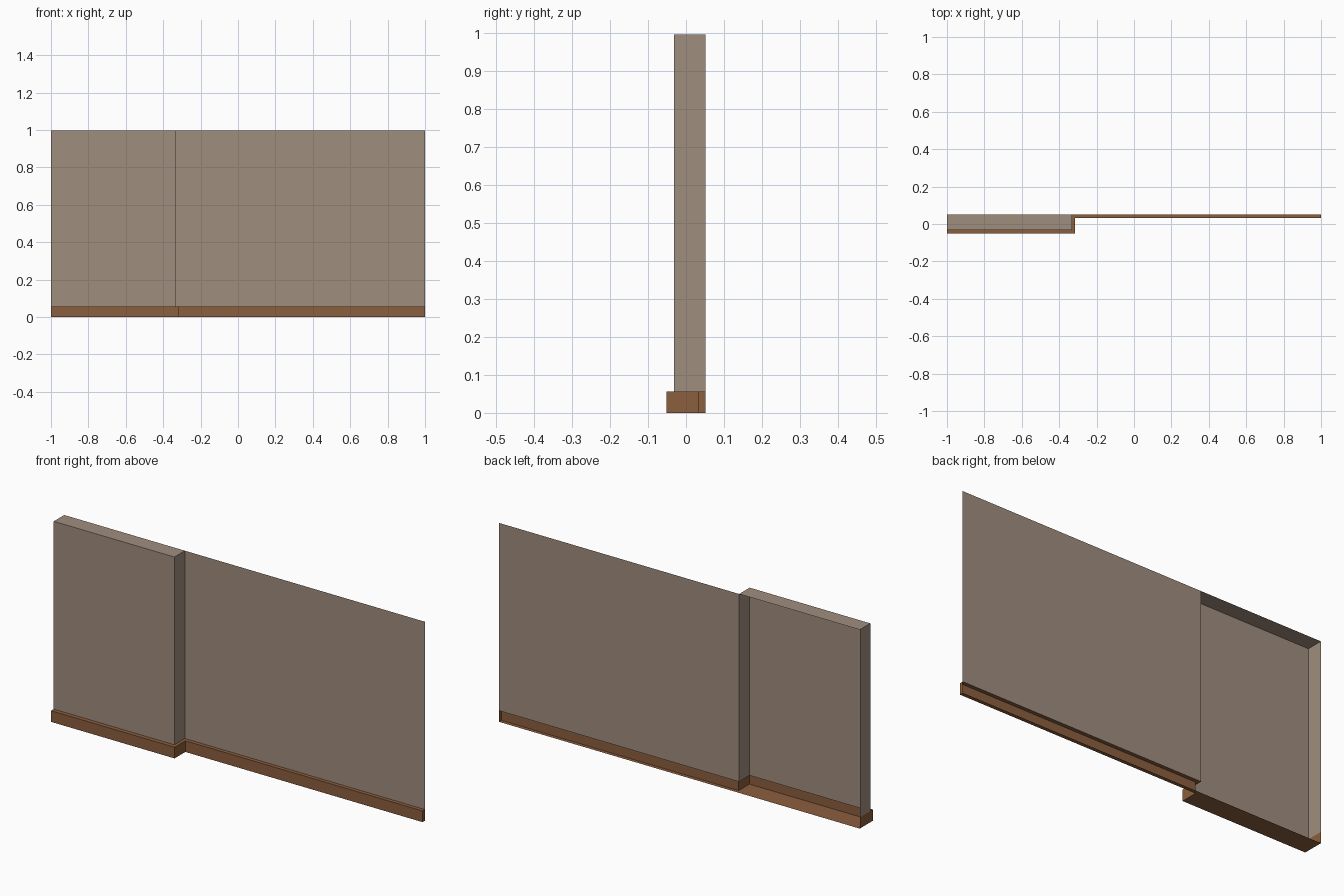
import bpy
import bmesh

if "Cube" in bpy.data.objects:
    bpy.data.objects.remove(bpy.data.objects["Cube"])

TOP, LEDGE = 0.997, 0.056

# Plan outlines (x, y), running from the right end to the left end
wall_path = [(1, 0.052), (-0.331, 0.052), (-0.331, -0.031), (-1, -0.031), (-1, 0.052)]
base_path = [(1, 0.052), (1, 0.033), (-0.315, 0.033),
             (-0.315, -0.052), (-1, -0.052), (-1, 0.052)]


def material(name, color):
    mat = bpy.data.materials.new(name)
    mat.diffuse_color = (*color, 1)
    mat.use_nodes = True
    mat.node_tree.nodes["Principled BSDF"].inputs["Base Color"].default_value = mat.diffuse_color
    return mat


def sheet(bm, outline, z, up):
    """Flat horizontal face from a clockwise outline."""
    pts = outline[::-1] if up else outline
    bm.faces.new([bm.verts.new((x, y, z)) for x, y in pts])


def panels(bm, path, z0, z1):
    """Vertical faces along an open path, facing the front."""
    for (ax, ay), (bx, by) in zip(path, path[1:]):
        bm.faces.new([bm.verts.new(p) for p in
                      ((bx, by, z0), (ax, ay, z0), (ax, ay, z1), (bx, by, z1))])


def finish(bm, name, mat):
    bmesh.ops.remove_doubles(bm, verts=bm.verts, dist=1e-5)
    mesh = bpy.data.meshes.new(name)
    bm.to_mesh(mesh)
    bm.free()
    mesh.materials.append(mat)
    obj = bpy.data.objects.new(name, mesh)
    bpy.context.collection.objects.link(obj)


# Wall: thin back panel and projecting section with a top, open at the back
bm = bmesh.new()
panels(bm, wall_path, LEDGE, TOP)
sheet(bm, wall_path[1:], TOP, True)
finish(bm, "wall", material("wall_taupe", (0.352, 0.270, 0.209)))

# Baseboard: front, ends, underside and narrow ledge, open at the back
bm = bmesh.new()
panels(bm, base_path, 0, LEDGE)
sheet(bm, base_path, 0, False)
sheet(bm, base_path[:5] + wall_path[3:0:-1], LEDGE, True)
finish(bm, "baseboard", material("wood_brown", (0.258, 0.112, 0.047)))
